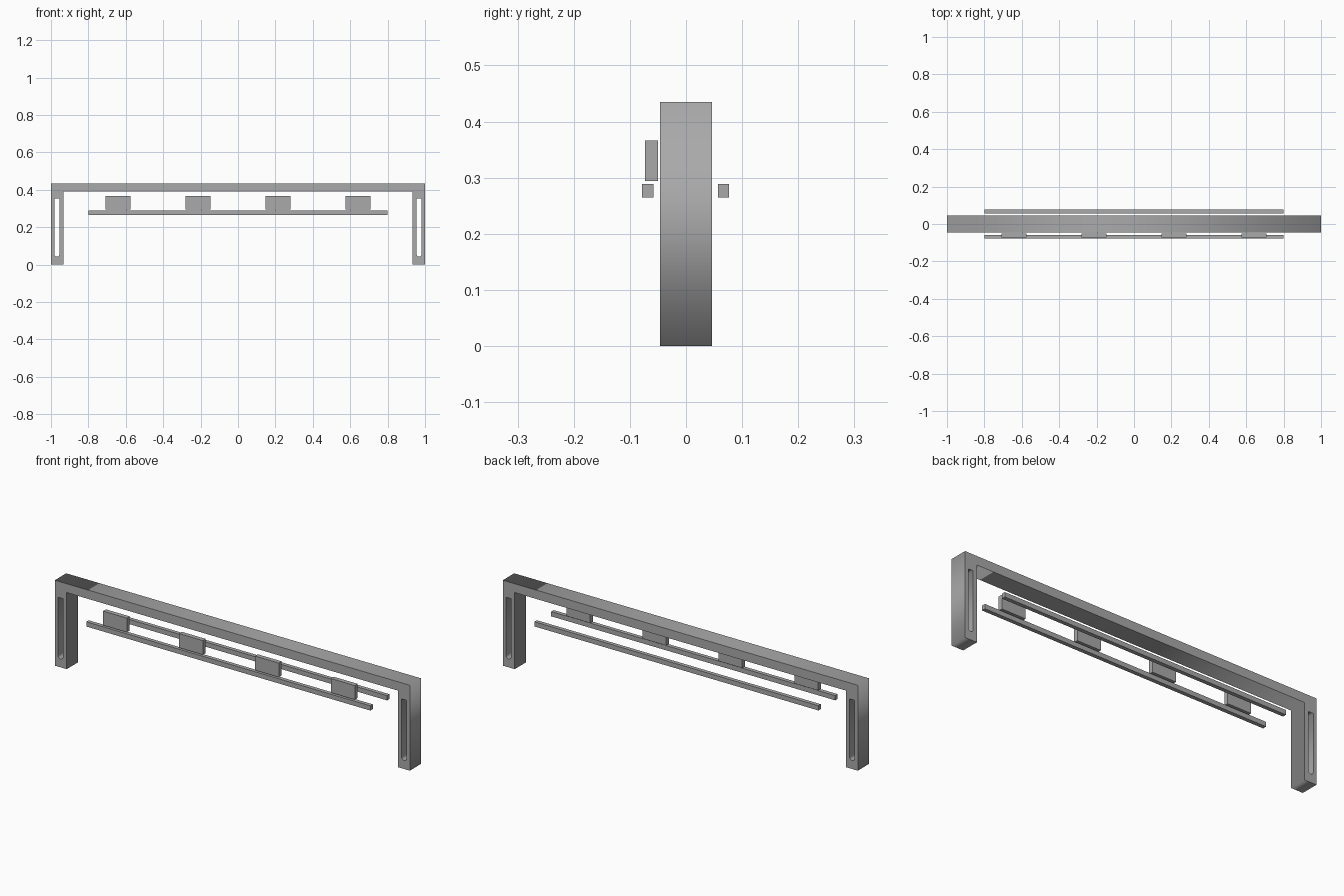
import bpy
import math

cube = bpy.data.objects.get("Cube")
if cube:
    bpy.data.objects.remove(cube, do_unlink=True)

# Single plain grey
grey = bpy.data.materials.new("plain_grey")
grey.use_nodes = True
COLOUR = (0.4, 0.4, 0.4, 1)
grey.diffuse_color = COLOUR
grey.node_tree.nodes["Principled BSDF"].inputs["Base Color"].default_value = COLOUR


def box(name, x, y, z):
    """Box from (min, max) ranges on each axis."""
    ranges = (x, y, z)
    bpy.ops.mesh.primitive_cube_add(size=1, location=[sum(r) / 2 for r in ranges])
    ob = bpy.context.object
    ob.name = name
    ob.scale = [r[1] - r[0] for r in ranges]
    bpy.ops.object.transform_apply(location=False, rotation=False, scale=True)
    ob.data.materials.append(grey)
    return ob


def extruded_outline(name, outlines, half_depth):
    """Solid from closed x-z outlines; inner outlines become through holes."""
    curve = bpy.data.curves.new(name, "CURVE")
    curve.dimensions = "2D"
    curve.fill_mode = "BOTH"
    curve.extrude = half_depth
    for points in outlines:
        spline = curve.splines.new("POLY")
        spline.points.add(len(points) - 1)
        for p, (x, z) in zip(spline.points, points):
            p.co = (x, z, 0, 1)
        spline.use_cyclic_u = True
    ob = bpy.data.objects.new(name, curve)
    bpy.context.collection.objects.link(ob)
    ob.rotation_euler.x = math.pi / 2
    bpy.ops.object.select_all(action="DESELECT")
    ob.select_set(True)
    bpy.context.view_layer.objects.active = ob
    bpy.ops.object.convert(target="MESH")
    bpy.ops.object.transform_apply(location=False, rotation=True, scale=False)
    ob = bpy.context.object
    ob.data.materials.clear()
    ob.data.materials.append(grey)
    return ob


def slot(cx, r=0.014, low=0.043, high=0.353):
    """Tall slot with a square top and a rounded foot."""
    arc = [math.pi + math.pi * i / 10 for i in range(11)]
    foot = [(cx + r * math.cos(a), low + r + r * math.sin(a)) for a in arc]
    return foot + [(cx + r, high), (cx - r, high)]


# Arch frame with a slot through each leg
INNER, UNDER, TOP = 0.933, 0.39, 0.435
arch = [(-1, 0), (-INNER, 0), (-INNER, UNDER), (INNER, UNDER),
        (INNER, 0), (1, 0), (1, TOP), (-1, TOP)]
extruded_outline("arch_frame", [arch, slot(-0.968), slot(0.968)], 0.046)

# Front and back rails
box("front_rail", (-0.8, 0.8), (-0.078, -0.058), (0.265, 0.289))
box("back_rail", (-0.8, 0.8), (0.057, 0.077), (0.265, 0.289))

# Row of four plates above the front rail
for i in range(4):
    cx = -0.642 + 0.428 * i
    box(f"front_plate_{i + 1}", (cx - 0.067, cx + 0.067), (-0.073, -0.05), (0.294, 0.366))
